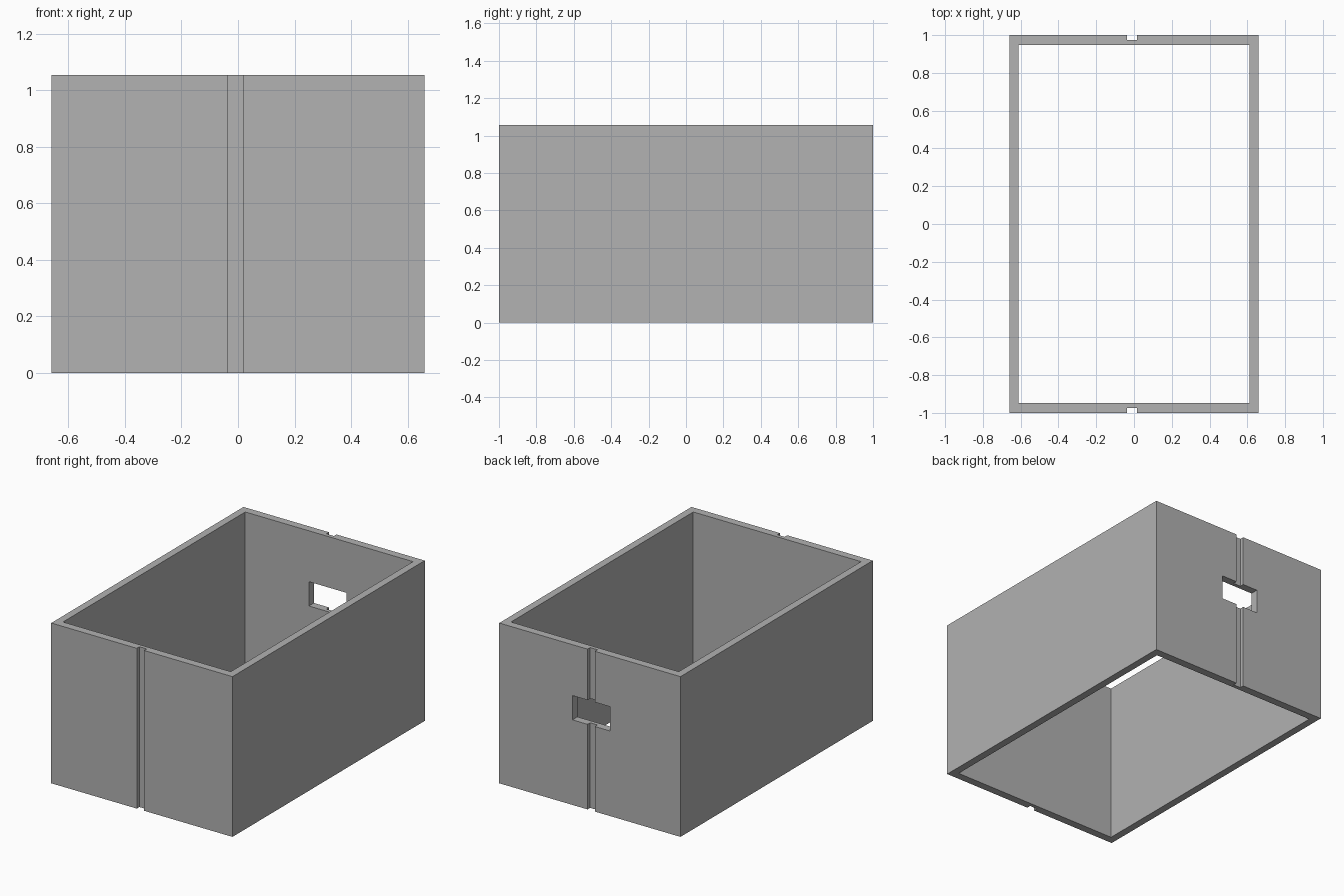
import bpy

cube = bpy.data.objects.get("Cube")
if cube:
    bpy.data.objects.remove(cube, do_unlink=True)

WIDTH, LENGTH, HEIGHT, WALL = 1.32, 2.0, 1.055, 0.052
GROOVE_X, GROOVE_W, GROOVE_D = -0.01, 0.054, 0.027
OVER = 0.1  # overshoot of the cutters past the surfaces

grey = bpy.data.materials.new("Plain grey")
grey.use_nodes = True
grey.diffuse_color = (0.445, 0.445, 0.445, 1)
grey.node_tree.nodes["Principled BSDF"].inputs["Base Color"].default_value = grey.diffuse_color


def box(name, low, high):
    """Axis-aligned box between two corners."""
    centre = [(a + b) / 2 for a, b in zip(low, high)]
    bpy.ops.mesh.primitive_cube_add(size=1, location=centre)
    obj = bpy.context.object
    obj.name = name
    obj.scale = [b - a for a, b in zip(low, high)]
    bpy.ops.object.transform_apply(location=True, rotation=False, scale=True)
    obj.data.materials.append(grey)
    return obj


def cut(target, name, low, high):
    """Subtract a box from the target, then discard the cutter."""
    cutter = box(name, low, high)
    cutter.hide_render = True
    bpy.context.view_layer.objects.active = target
    mod = target.modifiers.new(name, "BOOLEAN")
    mod.operation = "DIFFERENCE"
    mod.solver = "EXACT"
    mod.object = cutter
    bpy.ops.object.modifier_apply(modifier=mod.name)
    bpy.data.objects.remove(cutter, do_unlink=True)


# Four-walled sleeve, open at the top and bottom
hx, hy = WIDTH / 2, LENGTH / 2
sleeve = box("rectangular_sleeve", (-hx, -hy, 0), (hx, hy, HEIGHT))
ix, iy = hx - WALL + 0.003, hy - WALL
cut(sleeve, "cavity", (-ix, -iy, -OVER), (ix, iy, HEIGHT + OVER))

# Full-height grooves on the outside of the front and back walls
gx0, gx1 = GROOVE_X - GROOVE_W / 2, GROOVE_X + GROOVE_W / 2
for side in (-1, 1):
    ys = sorted((side * (hy - GROOVE_D), side * (hy + OVER)))
    cut(sleeve, "groove", (gx0, ys[0], -OVER), (gx1, ys[1], HEIGHT + OVER))

# Rectangular window through the back wall
cut(sleeve, "window", (GROOVE_X - 0.137, iy - OVER, 0.56),
    (GROOVE_X + 0.137, hy + OVER, 0.72))
